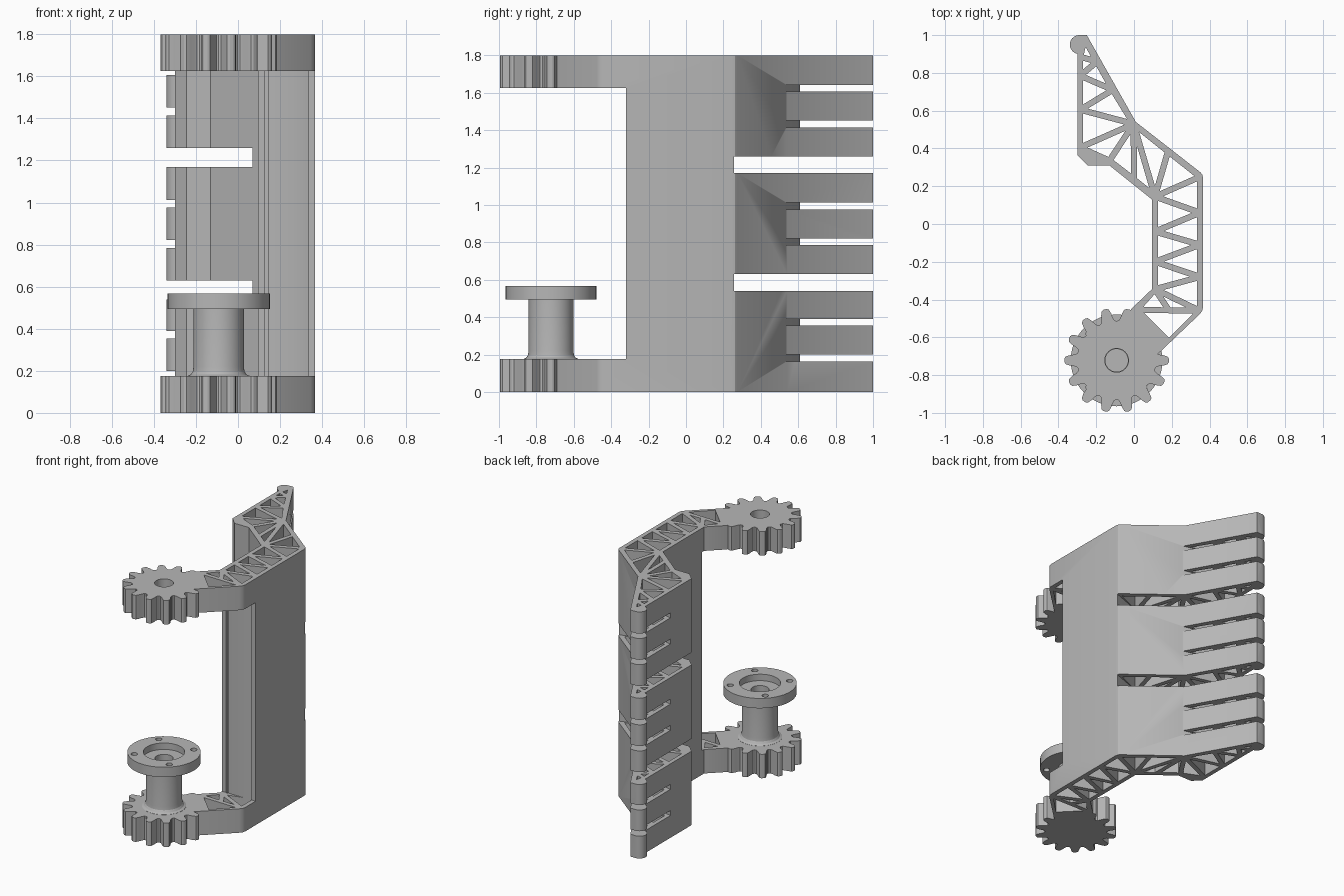
import bpy
import bmesh
from math import cos, sin, pi, radians
from mathutils import Vector

default_cube = bpy.data.objects.get("Cube")
if default_cube:
    bpy.data.objects.remove(default_cube, do_unlink=True)

HEIGHT = 1.8
ARM_THICKNESS = 0.175
GEAR_CENTRE = Vector((-0.092, -0.722))
TOOTH_COUNT = 14
STRUT_HALF_WIDTH = 0.016

grey = bpy.data.materials.new("plain grey")
grey.use_nodes = True
colour = (0.47, 0.47, 0.47, 1)
grey.diffuse_color = colour
grey.node_tree.nodes["Principled BSDF"].inputs["Base Color"].default_value = colour


def add_object(name, bm):
    """Turn a bmesh into a named object."""
    bmesh.ops.recalc_face_normals(bm, faces=bm.faces[:])
    mesh = bpy.data.meshes.new(name)
    bm.to_mesh(mesh)
    bm.free()
    obj = bpy.data.objects.new(name, mesh)
    bpy.context.collection.objects.link(obj)
    mesh.materials.append(grey)
    return obj


def prism(name, loops, low, high):
    """Extrude an outline, with optional hole loops, along z."""
    bm = bmesh.new()
    edges = []
    for loop in loops:
        verts = [bm.verts.new((p[0], p[1], low)) for p in loop]
        edges += [bm.edges.new((v, verts[i - 1])) for i, v in enumerate(verts)]
    bmesh.ops.triangle_fill(bm, edges=edges, use_beauty=True, normal=(0, 0, 1))
    extruded = bmesh.ops.extrude_face_region(bm, geom=bm.faces[:], use_keep_orig=True)
    top = [v for v in extruded["geom"] if isinstance(v, bmesh.types.BMVert)]
    bmesh.ops.translate(bm, verts=top, vec=(0, 0, high - low))
    return add_object(name, bm)


def cut(target, cutter):
    """Subtract the cutter and discard it."""
    cutter.hide_render = True
    modifier = target.modifiers.new("cut", "BOOLEAN")
    modifier.operation = "DIFFERENCE"
    modifier.solver = "EXACT"
    modifier.object = cutter
    bpy.context.view_layer.objects.active = target
    bpy.ops.object.modifier_apply(modifier=modifier.name)
    bpy.data.objects.remove(cutter, do_unlink=True)


def smooth(obj):
    bpy.ops.object.select_all(action="DESELECT")
    obj.select_set(True)
    bpy.context.view_layer.objects.active = obj
    bpy.ops.object.shade_smooth_by_angle(angle=radians(25))


def circle(centre, radius, count=32, start=0, sweep=2 * pi):
    return [centre + radius * Vector((cos(start + sweep * i / count),
                                      sin(start + sweep * i / count)))
            for i in range(count)]


def inset_triangle(a, b, c):
    """Shrink a truss cell about its incentre to leave the struts."""
    a, b, c = Vector(a), Vector(b), Vector(c)
    la, lb, lc = (b - c).length, (c - a).length, (a - b).length
    around = la + lb + lc
    centre = (a * la + b * lb + c * lc) / around
    inradius = abs((b - a).cross(c - a)) / around
    scale = 1 - STRUT_HALF_WIDTH / inradius
    return [centre + (p - centre) * scale for p in (a, b, c)]


# Truss cells along the body, as a zigzag strip between outer and inner walls
outer_x, inner_x = 0.35, 0.111
outer_nodes = [(outer_x, y) for y in (0.25, 0.06, -0.11, -0.28, -0.46)]
inner_nodes = [(inner_x, y) for y in (0.145, -0.04, -0.2, -0.345)]
strip = [outer_nodes[0]]
for inner, outer in zip(inner_nodes, outer_nodes[1:]):
    strip += [inner, outer]
cells = [strip[i:i + 3] for i in range(len(strip) - 2)]

# Bent shoulder: cells fanning around the elbow node
elbow = (-0.002, 0.53)
shoulder, root, rib = (0.18, 0.385), inner_nodes[0], (0, 0.235)
heel, toe, knuckle = (-0.13, 0.335), (-0.285, 0.405), (-0.285, 0.605)
bend = (-0.112, 0.71)
cells.append((outer_nodes[0], root, shoulder))
fan = [shoulder, root, rib, heel, toe, knuckle, bend]
cells += [(elbow, p, q) for p, q in zip(fan, fan[1:])]

# Finger cells toward the tip
finger = [knuckle, bend, (-0.285, 0.785), (-0.195, 0.86), (-0.285, 0.885), (-0.262, 0.98)]
cells += [finger[i:i + 3] for i in range(len(finger) - 2)]

# Arm cells beside the gear
arm_top, arm_corner = inner_nodes[-1], outer_nodes[-1]
arm_end, arm_mid, arm_low = (0.015, -0.453), (0.185, -0.458), (0.185, -0.625)
cells += [(arm_top, arm_mid, arm_end), (arm_top, arm_corner, arm_mid),
          (arm_end, arm_corner, arm_low)]

# Outline of the whole bracket, with a rounded finger tip
tip = circle(Vector((-0.29, 0.95)), 0.05, 12, radians(95), radians(170))
outline = tip + [
    (-0.3, 0.9), (-0.3, 0.365), (-0.245, 0.31), (-0.13, 0.31), (0.095, 0.13),
    (0.095, -0.345), (-0.015, -0.45), (-0.08, -0.6), (0.02, -0.75), (0.13, -0.685),
    (0.345, -0.48), (0.36, -0.462), (0.366, -0.44), (0.366, 0.24), (0.362, 0.262),
    (0.35, 0.275), (0.01, 0.54), (-0.25, 1)]
body = prism("truss_body", [outline] + [inset_triangle(*cell) for cell in cells], 0, HEIGHT)

# Open the front between the upper and lower arms
front_gap = [(-1, -1.5), (1, -1.5), (1, -0.32), (-1, -0.32)]
cut(body, prism("front_gap_cutter", [front_gap], ARM_THICKNESS, HEIGHT - ARM_THICKNESS))

# Deep slots split the body in three, narrow slots split each third in three
deep_slot = [(0.6, 0.342), (0.6, 1.5), (-0.5, 1.5), (-0.5, -0.056)]
narrow_slot = [(0.2, 0.49), (0.2, 1.5), (-0.6, 1.5), (-0.6, 0.68)]
section_pitch = 0.63
for section in range(3):
    base = section * section_pitch
    if section:
        cut(body, prism("deep_slot_cutter", [deep_slot], base - 0.09, base))
    for offset in (0.163, 0.354):
        low = base + offset - (0.008 if section else 0)
        cut(body, prism("narrow_slot_cutter", [narrow_slot], low, low + 0.036))
smooth(body)

# Gears: one rounded tooth repeated round the hub
half_pitch = 180 / TOOTH_COUNT
flank = [(-half_pitch, 0.208), (-9.8, 0.212), (-7.8, 0.226), (-6.2, 0.25),
         (-4.2, 0.271), (-1.8, 0.277)]
tooth = flank + [(-angle, radius) for angle, radius in reversed(flank[1:])]
gear_outline = []
for index in range(TOOTH_COUNT):
    for angle, radius in tooth:
        turn = radians(angle + index * 2 * half_pitch)
        gear_outline.append(GEAR_CENTRE + radius * Vector((cos(turn), sin(turn))))
bore = circle(GEAR_CENTRE, 0.063)
smooth(prism("lower_gear", [gear_outline], 0, ARM_THICKNESS))
smooth(prism("upper_gear", [gear_outline, bore], HEIGHT - ARM_THICKNESS, HEIGHT))

# Spool: turned shaft with a base fillet, top flange, recess and blind bore
profile = [(0, 0.16), (0.147, 0.16), (0.147, 0.176), (0.132, 0.183), (0.123, 0.197),
           (0.12, 0.22), (0.12, 0.495), (0.243, 0.495), (0.243, 0.567),
           (0.137, 0.567), (0.137, 0.52), (0.06, 0.52), (0.06, 0.25), (0, 0.25)]
bm = bmesh.new()
points = [bm.verts.new((r, 0, z)) for r, z in profile]
edges = [bm.edges.new(pair) for pair in zip(points, points[1:])]
bmesh.ops.spin(bm, geom=points + edges, axis=(0, 0, 1), cent=(0, 0, 0),
               angle=2 * pi, steps=48)
bmesh.ops.remove_doubles(bm, verts=bm.verts[:], dist=0.0005)
bmesh.ops.translate(bm, verts=bm.verts[:], vec=GEAR_CENTRE.to_3d())
spool = add_object("spool", bm)

# Bolt holes through the flange
for centre in circle(GEAR_CENTRE, 0.2, 4, pi / 4):
    cut(spool, prism("bolt_hole_cutter", [circle(centre, 0.022, 16)], 0.45, 0.6))
smooth(spool)
